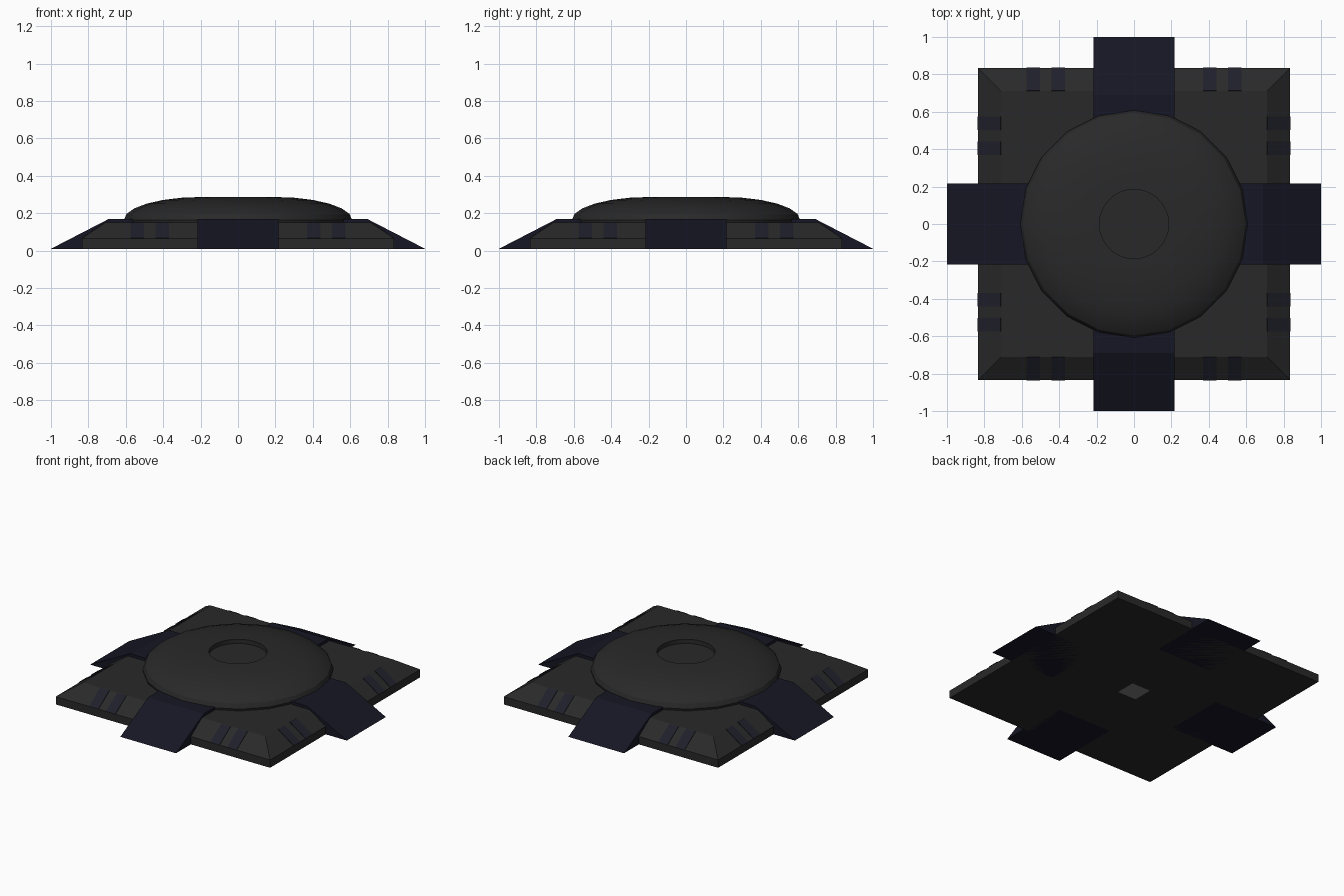
import bpy, bmesh, math
from mathutils import Matrix

if "Cube" in bpy.data.objects:
    bpy.data.objects.remove(bpy.data.objects["Cube"])


def material(name, col):
    m = bpy.data.materials.new(name)
    m.diffuse_color = (*col, 1)
    m.use_nodes = True
    m.node_tree.nodes["Principled BSDF"].inputs["Base Color"].default_value = m.diffuse_color
    return m


GREY = material("dark_grey", (0.022, 0.022, 0.022))
NAVY = material("navy", (0.008, 0.008, 0.018))
TRIM = material("trim", (0.014, 0.014, 0.024))
PLATE = material("plate_grey", (0.2, 0.2, 0.2))


def finish(name, bm, mat):
    bmesh.ops.recalc_face_normals(bm, faces=bm.faces)
    me = bpy.data.meshes.new(name)
    bm.to_mesh(me)
    bm.free()
    me.materials.append(mat)
    ob = bpy.data.objects.new(name, me)
    bpy.context.collection.objects.link(ob)
    return ob


def loft(name, profile, sides, mat, start=0.0):
    """Stack of regular polygon rings (radius, z), capped at both ends."""
    bm = bmesh.new()
    rings = []
    for r, z in profile:
        angles = [start + 2 * math.pi * i / sides for i in range(sides)]
        rings.append([bm.verts.new((r * math.cos(a), r * math.sin(a), z)) for a in angles])
    for a, b in zip(rings, rings[1:]):
        for i in range(sides):
            j = (i + 1) % sides
            bm.faces.new((a[i], a[j], b[j], b[i]))
    bm.faces.new(rings[0])
    bm.faces.new(rings[-1])
    return finish(name, bm, mat)


def extrude_xz(name, points, y0, y1, mat, turn):
    """Side profile in x/z, given width in y, turned about z."""
    bm = bmesh.new()
    a = [bm.verts.new((x, y0, z)) for x, z in points]
    b = [bm.verts.new((x, y1, z)) for x, z in points]
    n = len(points)
    for i in range(n):
        j = (i + 1) % n
        bm.faces.new((a[i], a[j], b[j], b[i]))
    bm.faces.new(a)
    bm.faces.new(b)
    bm.transform(Matrix.Rotation(turn, 4, 'Z'))
    return finish(name, bm, mat)


# square base with bevelled shoulder
Q = math.sqrt(2)
loft("base", [(0.835 * Q, 0.01), (0.835 * Q, 0.065), (0.71 * Q, 0.15)], 4, GREY, math.pi / 4)

# small square plate underneath
bm = bmesh.new()
bmesh.ops.create_grid(bm, x_segments=1, y_segments=1, size=0.077)
finish("underside_plate", bm, PLATE)

# ramps and paired trim strips on all four sides
for k in range(4):
    turn = k * math.pi / 2
    extrude_xz("ramp", [(1.0, 0.01), (0.69, 0.17), (0.5, 0.17), (0.5, 0.01)],
               -0.217, 0.217, NAVY, turn)
    for c in (-0.538, -0.406, 0.406, 0.538):
        extrude_xz("trim_strip", [(0.838, 0.067), (0.715, 0.151), (0.70, 0.14), (0.825, 0.06)],
                   c - 0.036, c + 0.036, TRIM, turn)

# twenty-sided dome with a quarter-ellipse profile
profile = [(0.605, 0.145)]
for i in range(7):
    t = i / 6 * math.pi / 2
    profile.append((0.195 + 0.415 * math.cos(t), 0.165 + 0.122 * math.sin(t)))
dome = loft("dome", profile, 20, GREY)

# round recess in the dome top
cutter = loft("recess_cutter", [(0.185, 0.257), (0.185, 0.4)], 48, GREY)
cutter.hide_render = True
cutter.hide_viewport = True
mod = dome.modifiers.new("recess", 'BOOLEAN')
mod.object = cutter
mod.operation = 'DIFFERENCE'
mod.solver = 'EXACT'
bpy.context.view_layer.objects.active = dome
dome.select_set(True)
bpy.ops.object.modifier_apply(modifier="recess")
bpy.data.objects.remove(cutter)
bpy.ops.object.shade_smooth_by_angle(angle=math.radians(30))
